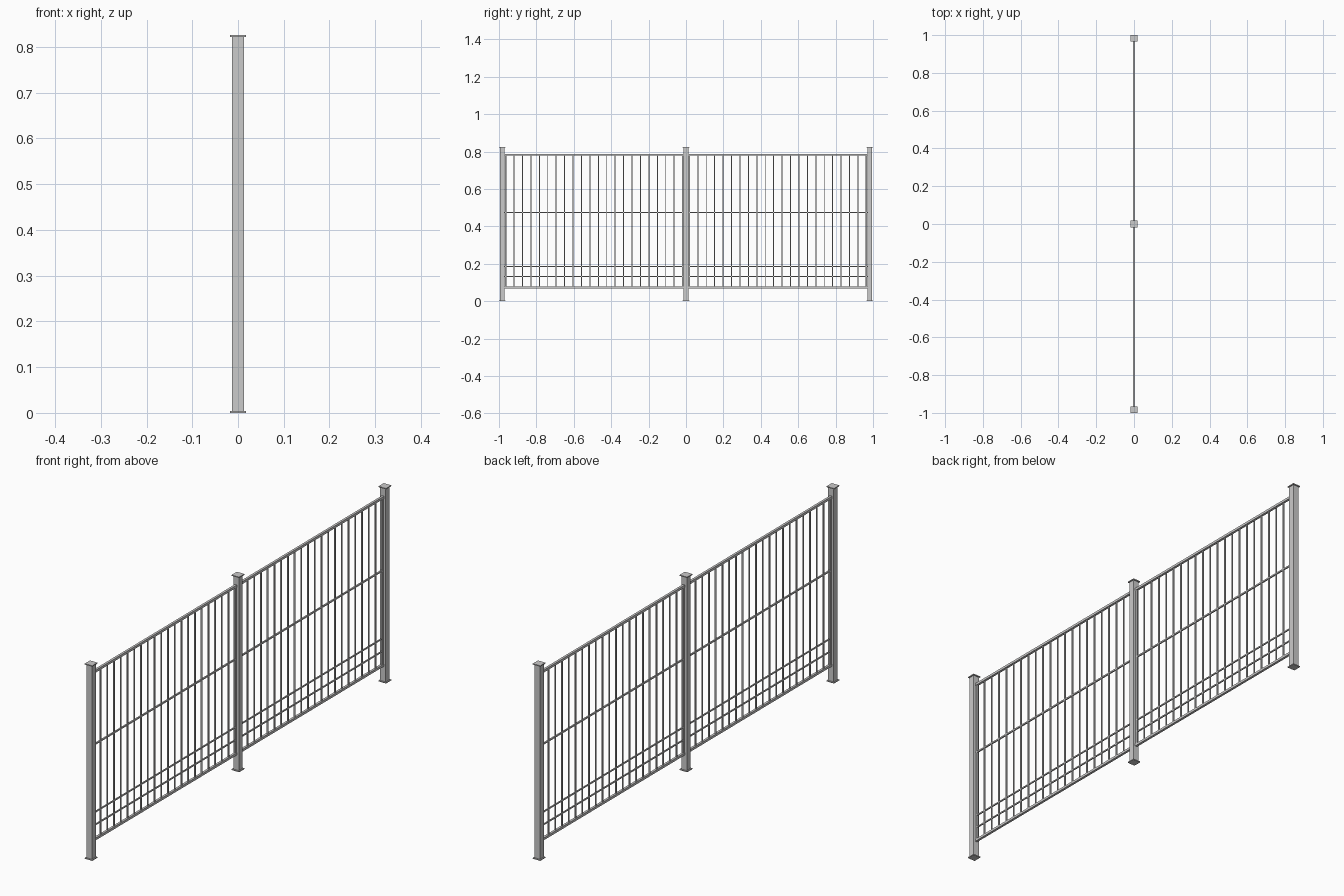
import bpy

cube = bpy.data.objects.get("Cube")
if cube:
    bpy.data.objects.remove(cube, do_unlink=True)

HEIGHT = 0.826
POST_W = 0.026
CAP_W = 0.035
CAP_T = 0.004
POST_Y = 1 - CAP_W / 2

# Painted metal
grey = bpy.data.materials.new("light_grey_metal")
grey.use_nodes = True
colour = (0.6, 0.595, 0.595, 1)
grey.diffuse_color = colour
grey.node_tree.nodes["Principled BSDF"].inputs["Base Color"].default_value = colour


def box(name, centre, size):
    bpy.ops.mesh.primitive_cube_add(size=1, location=centre)
    obj = bpy.context.object
    obj.name = name
    obj.scale = size
    bpy.ops.object.transform_apply(location=False, rotation=False, scale=True)
    obj.data.materials.append(grey)


# Posts with a base plate and a cap
for label, y in (("front", -POST_Y), ("middle", 0), ("back", POST_Y)):
    box(label + "_post", (0, y, HEIGHT / 2), (POST_W, POST_W, HEIGHT - 2 * CAP_T))
    box(label + "_base_plate", (0, y, CAP_T / 2), (CAP_W, CAP_W, CAP_T))
    box(label + "_post_cap", (0, y, HEIGHT - CAP_T / 2), (CAP_W, CAP_W, CAP_T))

# Two panels of rails, wires, stiles and bars
TOP, BOTTOM = 0.783, 0.073
RAIL = 0.010
STILE = 0.007
WIRE = 0.005
BAYS = 21
start, end = POST_W / 2, POST_Y - POST_W / 2
length = end - start
first = start + 0.005
step = (length - 0.010) / BAYS

for label, side in (("front", -1), ("back", 1)):
    centre_y = side * (start + end) / 2
    for name, z, size in (("top_rail", TOP, RAIL), ("bottom_rail", BOTTOM, RAIL),
                          ("middle_wire", 0.474, 0.006), ("upper_low_wire", 0.186, WIRE),
                          ("lower_low_wire", 0.132, WIRE)):
        box(f"{label}_{name}", (0, centre_y, z), (size, length, size))
    for i in range(BAYS + 1):
        kind, width = ("stile", STILE) if i in (0, BAYS) else ("bar", WIRE)
        box(f"{label}_{kind}_{i}", (0, side * (first + i * step), (TOP + BOTTOM) / 2),
            (width, width, TOP - BOTTOM))
